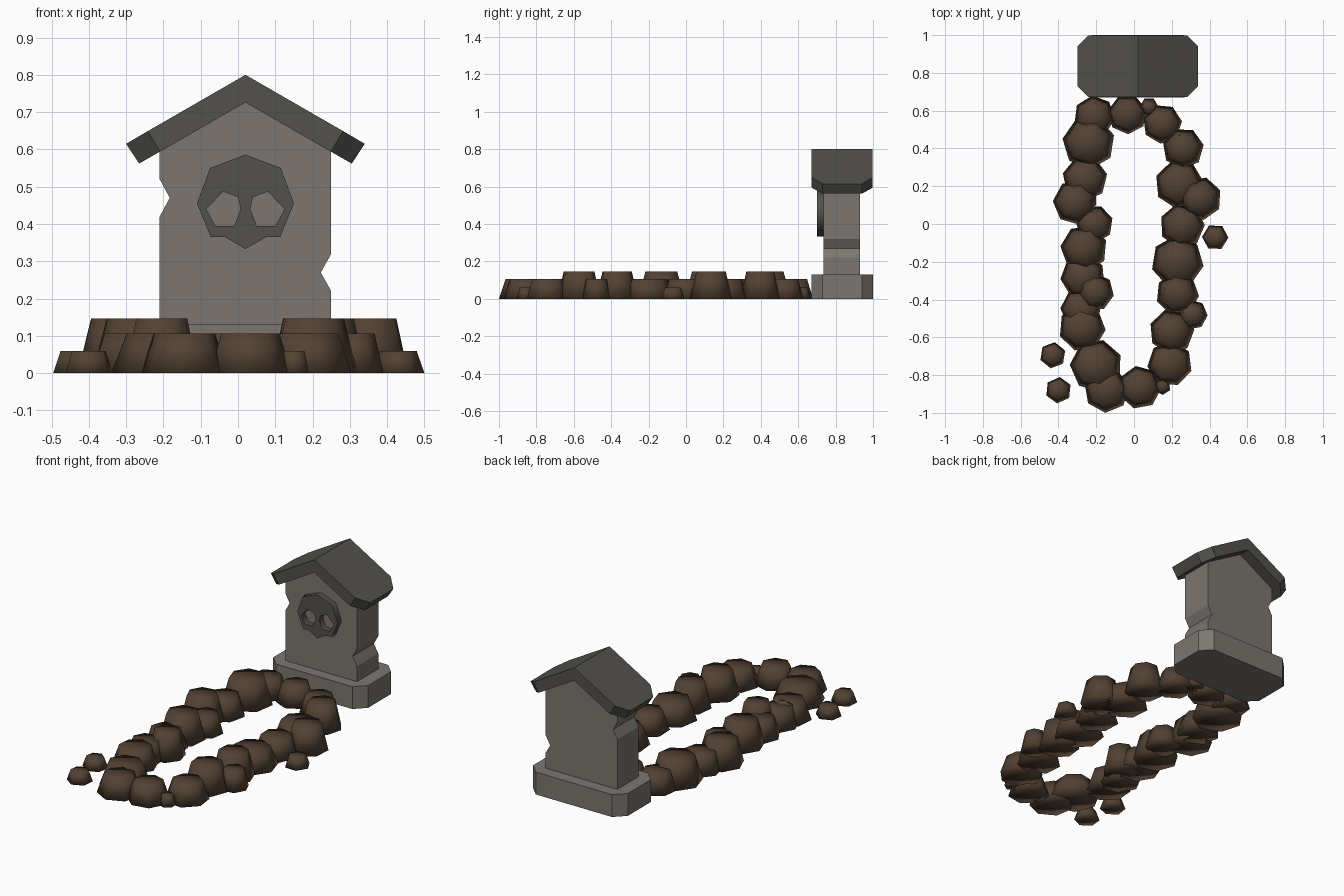
import bpy, bmesh, random
from math import pi
from mathutils import Matrix

if "Cube" in bpy.data.objects:
    bpy.data.objects.remove(bpy.data.objects["Cube"])

random.seed(4)
CX = 0.02   # headstone centre line


def material(name, rgb):
    m = bpy.data.materials.new(name)
    m.diffuse_color = (*rgb, 1)
    m.use_nodes = True
    m.node_tree.nodes["Principled BSDF"].inputs["Base Color"].default_value = m.diffuse_color
    return m


STONE = material("stone", (0.20, 0.18, 0.16))
SLATE = material("dark_stone", (0.085, 0.082, 0.072))
EARTH = material("earth", (0.085, 0.053, 0.033))


def finish(name, bm, mat):
    bmesh.ops.recalc_face_normals(bm, faces=bm.faces)
    me = bpy.data.meshes.new(name)
    bm.to_mesh(me)
    bm.free()
    me.materials.append(mat)
    ob = bpy.data.objects.new(name, me)
    bpy.context.collection.objects.link(ob)
    return ob


def prism(name, pts, offset, mat):
    """Extrude a closed 3D outline along an offset vector."""
    bm = bmesh.new()
    face = bm.faces.new([bm.verts.new(p) for p in pts])
    ext = bmesh.ops.extrude_face_region(bm, geom=[face], use_keep_orig=True)
    verts = [v for v in ext["geom"] if isinstance(v, bmesh.types.BMVert)]
    bmesh.ops.translate(bm, verts=verts, vec=offset)
    return finish(name, bm, mat)


# plinth: rectangle with cut corners
hx, hy, c, cy = 0.305, 0.165, 0.06, 0.835
plan = [(-hx + c, -hy), (hx - c, -hy), (hx, -hy + c), (hx, hy - c),
        (hx - c, hy), (-hx + c, hy), (-hx, hy - c), (-hx, -hy + c)]
prism("plinth", [(CX + x, cy + y, 0) for x, y in plan], (0, 0, 0.13), STONE)

# slab: gabled outline with a chip in each side
slab = [(-0.21, 0.12), (0.25, 0.12), (0.25, 0.22), (0.222, 0.27), (0.25, 0.32),
        (0.25, 0.605), (CX, 0.74), (-0.21, 0.605), (-0.21, 0.52),
        (-0.183, 0.47), (-0.21, 0.42)]
prism("slab", [(x, 0.735, z) for x, z in slab], (0, 0.195, 0), STONE)

# roof: bent board, sections (x, top z / x, bottom z / half depth), narrowed at the eaves
half = [(0.32, 0.615, 0.285, 0.562, 0.105), (0.262, 0.649, 0.229, 0.594, 0.163),
        (0, 0.80, 0, 0.726, 0.163)]
stations = [(-a, b, -d, e, h) for a, b, d, e, h in half] + half[1::-1]
bm = bmesh.new()
rings = []
for xt, zt, xb, zb, h in stations:
    rings.append([bm.verts.new(p) for p in (
        (CX + xt, cy - h, zt), (CX + xt, cy + h, zt),
        (CX + xb, cy + h, zb), (CX + xb, cy - h, zb))])
for a, b in zip(rings, rings[1:]):
    for i in range(4):
        j = (i + 1) % 4
        bm.faces.new((a[i], a[j], b[j], b[i]))
bm.faces.new(rings[0])
bm.faces.new(rings[-1])
finish("roof", bm, SLATE)

# skull relief: filled outline with two eye holes
side = [(0.095, 0.55), (0.13, 0.455), (0.093, 0.365), (0.055, 0.365)]
outline = ([(0, 0.586)] + side + [(0, 0.333)] + [(-x, z) for x, z in side[::-1]])
eye = [(0.105, 0.44), (0.06, 0.487), (0.02, 0.472), (0.013, 0.44), (0.03, 0.395), (0.08, 0.395)]
cu = bpy.data.curves.new("skull_relief", "CURVE")
cu.dimensions = "2D"
cu.fill_mode = "BOTH"
cu.extrude = 0.02
for loop in (outline, eye, [(-x, z) for x, z in eye]):
    sp = cu.splines.new("POLY")
    sp.points.add(len(loop) - 1)
    for p, (x, z) in zip(sp.points, loop):
        p.co = (x, z, 0, 1)
    sp.use_cyclic_u = True
cu.materials.append(SLATE)
skull = bpy.data.objects.new("skull_relief", cu)
skull.location = (CX, 0.72, 0)
skull.rotation_euler = (pi / 2, 0, 0)
bpy.context.collection.objects.link(skull)
bpy.context.view_layer.objects.active = skull
skull.select_set(True)
bpy.ops.object.convert(target="MESH")

# ring of earth clods, grouped by height: (x, y, radius)
clods = {
    0.147: [(-.24, .43, .14), (-.31, .115, .12), (-.265, -.13, .125), (-.205, -.36, .10),
            (.26, .40, .11), (.35, .135, .115), (.23, -.37, .115), (.20, -.57, .12)],
    0.107: [(-.21, .57, .11), (-.26, .24, .12), (-.21, 0, .10), (-.27, -.28, .12),
            (-.275, -.55, .125), (-.20, -.75, .14), (-.145, -.88, .12), (.03, -.865, .115),
            (-.035, .58, .105), (.15, .53, .105), (.24, .21, .13), (.255, -.01, .12),
            (.23, -.20, .14), (.31, -.48, .08), (.19, -.74, .12), (-.28, -.45, .11)],
    0.06: [(.15, -.86, .045), (.08, .62, .05), (.43, -.07, .07),
           (-.43, -.695, .07), (-.40, -.88, .07)],
}
for height, group in clods.items():
    for x, y, r in group:
        bm = bmesh.new()
        mat = Matrix.Translation((x, y, height / 2)) @ Matrix.Rotation(random.uniform(0, 6), 4, "Z")
        bmesh.ops.create_cone(bm, cap_ends=True, cap_tris=True, segments=6 if r < 0.08 else 7,
                              radius1=r, radius2=r * 0.7, depth=height, matrix=mat)
        for f in bm.faces:
            f.smooth = True
        finish("earth_clod", bm, EARTH)
